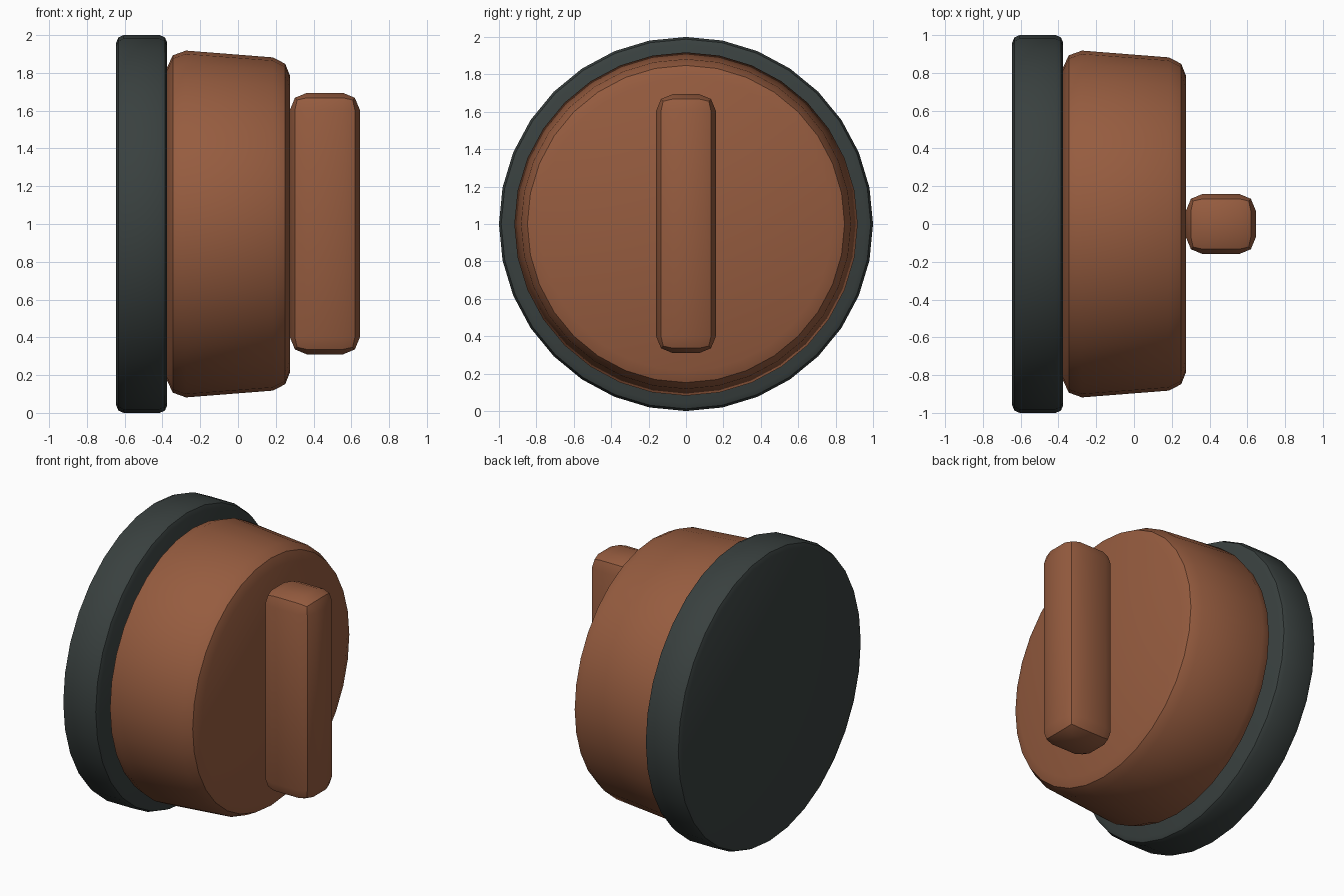
import bpy, bmesh
from math import cos, sin, pi, radians

if "Cube" in bpy.data.objects:
    bpy.data.objects.remove(bpy.data.objects["Cube"], do_unlink=True)


def material(name, rgb):
    m = bpy.data.materials.new(name)
    m.use_nodes = True
    colour = (*rgb, 1)
    m.diffuse_color = colour
    m.node_tree.nodes["Principled BSDF"].inputs["Base Color"].default_value = colour
    return m


def finish(name, bm, mat):
    """Turn the bmesh into a smooth-shaded object that keeps its sharp edges."""
    bmesh.ops.recalc_face_normals(bm, faces=bm.faces)
    mesh = bpy.data.meshes.new(name)
    bm.to_mesh(mesh)
    bm.free()
    mesh.materials.append(mat)
    ob = bpy.data.objects.new(name, mesh)
    bpy.context.collection.objects.link(ob)
    bpy.ops.object.select_all(action="DESELECT")
    ob.select_set(True)
    bpy.context.view_layer.objects.active = ob
    bpy.ops.object.shade_smooth_by_angle(angle=radians(30))
    return ob


def turned(name, profile, mat, sides=32):
    """Revolve (x, radius) points about the x axis and cap both ends."""
    bm = bmesh.new()
    rings = [[bm.verts.new((x, r * sin(2 * pi * i / sides), 1 + r * cos(2 * pi * i / sides)))
              for i in range(sides)] for x, r in profile]
    for a, b in zip(rings, rings[1:]):
        for i in range(sides):
            j = (i + 1) % sides
            bm.faces.new((a[i], a[j], b[j], b[i]))
    bm.faces.new(rings[0])
    bm.faces.new(rings[-1])
    return finish(name, bm, mat)


brown = material("warm brown", (0.305, 0.107, 0.05))
charcoal = material("dark slate", (0.041, 0.052, 0.05))

# Backing disc with a softened rim
turned("backing_disc", [(-0.645, 0.96), (-0.633, 0.988), (-0.605, 1.0),
                        (-0.415, 1.0), (-0.387, 0.988), (-0.375, 0.96)], charcoal)

# Slightly tapered knob body
turned("knob_body", [(-0.375, 0.83), (-0.345, 0.893), (-0.275, 0.918),
                     (0.185, 0.882), (0.25, 0.848), (0.275, 0.785)], brown)

# Upright grip bar on the face
bm = bmesh.new()
bmesh.ops.create_cube(bm, size=1)
bmesh.ops.scale(bm, vec=(0.37, 0.32, 1.385), verts=bm.verts)
bmesh.ops.translate(bm, vec=(0.46, 0, 1.002), verts=bm.verts)
bmesh.ops.bevel(bm, geom=bm.edges[:], offset=0.09, segments=2, profile=0.5, affect="EDGES")
finish("grip_bar", bm, brown)
